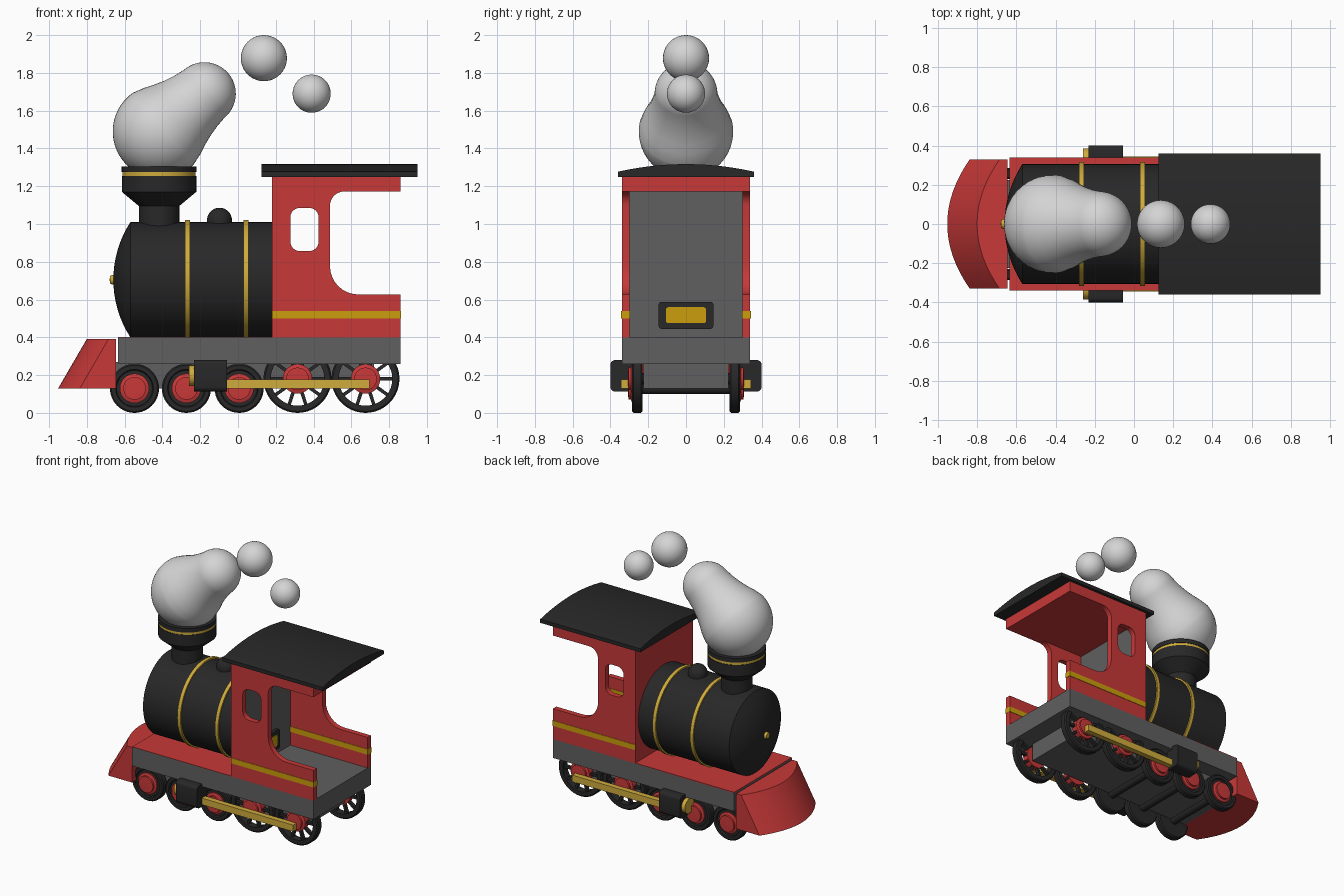
import bpy, bmesh, math
from mathutils import Vector, Matrix

if "Cube" in bpy.data.objects:
    bpy.data.objects.remove(bpy.data.objects["Cube"])

def material(name, c):
    m = bpy.data.materials.new(name)
    m.diffuse_color = (*c, 1)
    m.use_nodes = True
    m.node_tree.nodes["Principled BSDF"].inputs["Base Color"].default_value = m.diffuse_color
    return m

RED = material("red paint", (0.58, 0.04, 0.04))
BLACK = material("black iron", (0.021, 0.021, 0.021))
GREY = material("grey metal", (0.115, 0.115, 0.115))
BRASS = material("brass", (0.63, 0.41, 0.045))
YELLOW = material("yellow paint", (0.60, 0.34, 0.004))
WHITE = material("smoke white", (0.66, 0.66, 0.66))

def smooth(o, angle=35):
    bpy.ops.object.select_all(action='DESELECT')
    o.select_set(True)
    bpy.context.view_layer.objects.active = o
    bpy.ops.object.shade_smooth_by_angle(angle=math.radians(angle))

def finish(name, bm, mat, angle=None):
    bmesh.ops.recalc_face_normals(bm, faces=bm.faces[:])
    me = bpy.data.meshes.new(name)
    bm.to_mesh(me)
    bm.free()
    me.materials.append(mat)
    o = bpy.data.objects.new(name, me)
    bpy.context.collection.objects.link(o)
    if angle:
        smooth(o, angle)
    return o

def add_box(bm, x, y, z):
    size = Matrix.Diagonal((x[1] - x[0], y[1] - y[0], z[1] - z[0], 1))
    mid = Matrix.Translation([(a + b) / 2 for a, b in (x, y, z)])
    return bmesh.ops.create_cube(bm, size=1, matrix=mid @ size)["verts"]

def box(name, x, y, z, mat, bevel=0, bevel_axis=None):
    bm = bmesh.new()
    add_box(bm, x, y, z)
    if bevel:  # round only the edges running along bevel_axis
        edges = [e for e in bm.edges
                 if abs((e.verts[0].co - e.verts[1].co).normalized()[bevel_axis]) > 0.9]
        bmesh.ops.bevel(bm, geom=edges, offset=bevel, segments=4, profile=0.5, affect='EDGES')
    return finish(name, bm, mat, 35 if bevel else None)

def lathe(name, profile, mat, loc, axis=(0, 0, 1), seg=48, angle=35):
    """Turn a (radius, height) profile around an axis through loc."""
    bm = bmesh.new()
    vs = [bm.verts.new((r, 0, h)) for r, h in profile]
    es = [bm.edges.new(p) for p in zip(vs, vs[1:])]
    bmesh.ops.spin(bm, geom=vs + es, cent=(0, 0, 0), axis=(0, 0, 1),
                   angle=2 * math.pi, steps=seg, use_merge=True)
    bmesh.ops.remove_doubles(bm, verts=bm.verts[:], dist=1e-5)
    rot = Vector(axis).to_track_quat('Z', 'Y').to_matrix().to_4x4()
    bm.transform(Matrix.Translation(loc) @ rot)
    return finish(name, bm, mat, angle)

def loft(name, a, b, mat, angle=None):
    """Solid between two outlines with the same number of points."""
    bm = bmesh.new()
    va, vb = [[bm.verts.new(p) for p in ps] for ps in (a, b)]
    n = len(a)
    bm.faces.new(va)
    bm.faces.new(vb)
    for i in range(n):
        j = (i + 1) % n
        bm.faces.new((va[i], va[j], vb[j], vb[i]))
    return finish(name, bm, mat, angle)

def rounded(corners):
    """Outline from (x, z, radius) corners, rounding each one."""
    out = []
    n = len(corners)
    for i, (x, z, r) in enumerate(corners):
        p = Vector((x, z))
        if not r:
            out.append(p)
            continue
        d0 = (Vector(corners[i - 1][:2]) - p).normalized() * r
        d1 = (Vector(corners[(i + 1) % n][:2]) - p).normalized() * r
        c = p + d0 + d1
        for k in range(9):
            t = k * math.pi / 16
            out.append(c - d1 * math.cos(t) - d0 * math.sin(t))
    return out

# chassis, red deck and underframe
box("chassis", (-0.635, 0.86), (-0.34, 0.34), (0.26, 0.40), GREY)
box("deck", (-0.635, 0.18), (-0.34, 0.34), (0.397, 0.403), RED)
box("underframe", (-0.65, 0.72), (-0.225, 0.225), (0.13, 0.27), GREY)

# curved front plough
def plough_outline(x0, z):
    ys = [0.33 * i / 10 for i in range(-10, 11)]
    arc = [(x0 + 0.115 * (y / 0.33) ** 2, y, z) for y in ys]
    return arc + [(-0.645, 0.33, z), (-0.645, -0.33, z)]
loft("plough", plough_outline(-0.952, 0.13), plough_outline(-0.80, 0.392), RED, 30)

# boiler with domed front, bands and knob
X = (1, 0, 0)
R = 0.56
cap = [(R * math.sin(a), -0.66 + R * (1 - math.cos(a)))
       for a in [math.asin(0.305 / R) * i / 8 for i in range(9)]]
lathe("boiler", cap + [(0.305, 0.19), (0, 0.19)], BLACK, (0, 0, 0.705), X, 64, 25)
for i, x in enumerate((-0.267, 0.043)):
    ring = [(0.295, x - 0.013), (0.316, x - 0.013), (0.316, x + 0.013),
            (0.295, x + 0.013), (0.295, x - 0.013)]
    lathe(f"boiler_band_{i}", ring, BRASS, (0, 0, 0.705), X, 64)
lathe("front_knob", [(0, -0.68), (0.02, -0.677), (0.025, -0.668), (0.025, -0.64), (0, -0.64)],
      BRASS, (0, 0, 0.705), X, 20)

# steam dome
dome = [(0, 0.98), (0.066, 0.98), (0.066, 1.02)]
dome += [(0.066 * math.cos(a), 1.02 + 0.066 * math.sin(a))
         for a in [math.pi / 2 * i / 8 for i in range(1, 9)]]
lathe("steam_dome", dome, BLACK, (-0.098, 0, 0), seg=32)

# chimney
CH = (-0.418, 0, 0)
lathe("chimney", [(0, 0.95), (0.107, 0.95), (0.107, 1.095), (0.197, 1.17), (0.197, 1.255),
                  (0, 1.255)], BLACK, CH)
lathe("chimney_band", [(0, 1.25), (0.194, 1.25), (0.194, 1.276), (0, 1.276)], BRASS, CH)
lathe("chimney_rim", [(0, 1.274), (0.198, 1.274), (0.198, 1.305), (0, 1.305)], BLACK, CH)

# smoke: blended cloud turned about a leaning axis, plus two puffs
big = [(0.25 * math.sin(a), -0.25 * math.cos(a))
       for a in [math.radians(5 * i) for i in range(20)]]
small = [(0.166 * math.cos(a), 0.309 + 0.166 * math.sin(a))
         for a in [math.radians(6 * i) for i in range(16)]]
lathe("smoke_cloud", big + [(0.23, 0.085), (0.209, 0.135), (0.19, 0.19), (0.175, 0.25)] + small,
      WHITE, (-0.413, 0, 1.49), (0.76, 0, 0.647), 48, 60)
for i, (x, z, r) in enumerate(((0.137, 1.878, 0.122), (0.39, 1.69, 0.101))):
    ball = [(r * math.sin(math.pi * k / 20), -r * math.cos(math.pi * k / 20)) for k in range(21)]
    lathe(f"smoke_puff_{i}", ball, WHITE, (x, 0, z), seg=40, angle=60)

# cab side walls with window and rounded rear opening
wall = rounded([(0.18, 0.40, 0), (0.86, 0.40, 0), (0.86, 0.627, 0), (0.487, 0.627, 0.15),
                (0.487, 1.172, 0.075), (0.86, 1.172, 0), (0.86, 1.25, 0), (0.18, 1.25, 0)])
window = rounded([(0.277, 0.857, 0.05), (0.427, 0.857, 0.05),
                  (0.427, 1.085, 0.05), (0.277, 1.085, 0.05)])
for side, s in (("left", 1), ("right", -1)):
    cu = bpy.data.curves.new(f"cab_wall_{side}", 'CURVE')
    cu.dimensions = '2D'
    cu.fill_mode = 'BOTH'
    cu.extrude = 0.02
    for pts in (wall, window):
        sp = cu.splines.new('POLY')
        sp.points.add(len(pts) - 1)
        for q, p in zip(sp.points, pts):
            q.co = (p.x, p.y, 0, 1)
        sp.use_cyclic_u = True
    o = bpy.data.objects.new(f"cab_wall_{side}", cu)
    o.rotation_euler = (math.pi / 2, 0, 0)
    o.location = (0, s * 0.32, 0)
    bpy.context.collection.objects.link(o)
    bpy.ops.object.select_all(action='DESELECT')
    o.select_set(True)
    bpy.context.view_layer.objects.active = o
    bpy.ops.object.convert(target='MESH')
    o = bpy.context.view_layer.objects.active
    o.data.materials.clear()
    o.data.materials.append(RED)
    smooth(o, 30)
    ys = sorted((s * 0.297, s * 0.343))
    box(f"cab_stripe_{side}", (0.181, 0.862), ys, (0.50, 0.54), YELLOW)

# cab front wall, inner panel, ceiling, firebox door
box("cab_front_wall", (0.18, 0.215), (-0.30, 0.30), (0.40, 1.25), RED)
box("cab_inner_panel", (0.214, 0.221), (-0.30, 0.30), (0.40, 1.172), GREY)
box("cab_ceiling", (0.18, 0.859), (-0.30, 0.30), (1.172, 1.25), RED)
box("firebox_frame", (0.22, 0.245), (-0.145, 0.145), (0.445, 0.588), BLACK, 0.015, 0)
box("firebox_door", (0.23, 0.25), (-0.107, 0.107), (0.475, 0.56), YELLOW, 0.015, 0)

# arched roof
section = [(-0.36, 1.25), (0.36, 1.25)]
section += [(0.036 * i, 1.277 + 0.04 * (1 - (i / 10) ** 2)) for i in range(10, -11, -1)]
loft("roof", [(0.125, *p) for p in section], [(0.95, *p) for p in section], BLACK, 25)

# wheels, hubs and axles
small_wheel = [(0, 0.23), (0.122, 0.23), (0.13, 0.238), (0.13, 0.277), (0.122, 0.285),
               (0.1, 0.285), (0.095, 0.275), (0, 0.275)]
tyre = [(0.142, 0.23), (0.172, 0.23), (0.18, 0.238), (0.18, 0.277), (0.172, 0.285),
        (0.142, 0.285), (0.142, 0.23)]
hub = [(0, 0.24), (0.078, 0.24), (0.078, 0.285), (0.06, 0.291), (0.06, 0.305), (0, 0.308)]
wheels = [(-0.548, 0.13), (-0.273, 0.13), (0.006, 0.13), (0.315, 0.18), (0.675, 0.18)]
for i, (x, r) in enumerate(wheels):
    lathe(f"axle_{i}", [(0, -0.25), (0.03, -0.25), (0.03, 0.25), (0, 0.25)], BLACK,
          (x, 0, r), (0, 1, 0), 16)
    for side, s in (("left", 1), ("right", -1)):
        loc, axis = (x, 0, r), (0, s, 0)
        lathe(f"wheel_{side}_{i}", small_wheel if r < 0.15 else tyre, BLACK, loc, axis, 40)
        lathe(f"hub_{side}_{i}", hub, RED, loc, axis, 28)
        if r > 0.15:
            bm = bmesh.new()
            for k in range(10):
                vs = add_box(bm, (0.05, 0.147), sorted((s * 0.245, s * 0.27)), (-0.009, 0.009))
                bmesh.ops.rotate(bm, verts=vs, cent=(0, 0, 0),
                                 matrix=Matrix.Rotation(k * math.pi / 5, 3, 'Y'))
            bm.transform(Matrix.Translation(loc))
            finish(f"spokes_{side}_{i}", bm, BLACK)

# steam cylinders and drive rods
for side, s in (("left", 1), ("right", -1)):
    box(f"steam_cylinder_{side}", (-0.232, -0.057), sorted((s * 0.285, s * 0.40)),
        (0.113, 0.28), BLACK, 0.025, 0)
    lathe(f"cylinder_cap_{side}", [(0, -0.26), (0.055, -0.26), (0.055, -0.22), (0, -0.22)],
          BRASS, (0, s * 0.33, 0.197), X, 24)
    box(f"drive_rod_{side}", (-0.06, 0.697), sorted((s * 0.305, s * 0.345)),
        (0.128, 0.177), BRASS)
